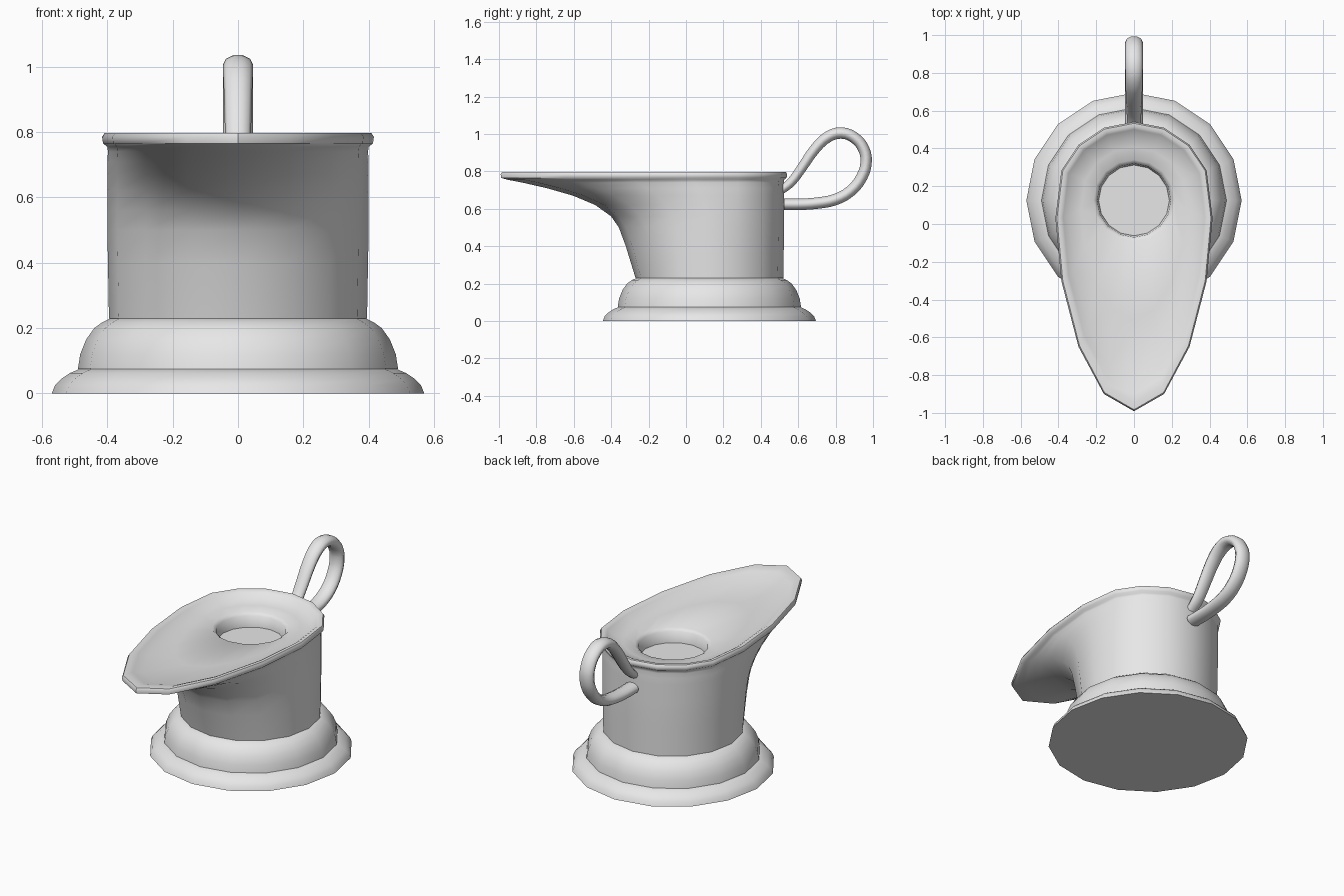
import bpy, bmesh, math

cube = bpy.data.objects.get("Cube")
if cube:
    bpy.data.objects.remove(cube, do_unlink=True)

SIDES = 16
CENTRE_Y = 0.125

clay = bpy.data.materials.new("plain_grey")
clay.use_nodes = True
clay.diffuse_color = (0.8, 0.8, 0.8, 1)
clay.node_tree.nodes["Principled BSDF"].inputs["Base Color"].default_value = (0.8, 0.8, 0.8, 1)


def ring(z, radius, stretch):
    """Circle whose front half is pulled forward into a spout."""
    pts = []
    for i in range(SIDES):
        a = 2 * math.pi * i / SIDES
        x, y = math.cos(a), math.sin(a)
        pull = 0.095 + 0.605 * max(-y, 0) ** 1.3 if y < 0.01 else 0
        pts.append((radius * x, CENTRE_Y + radius * y - stretch * pull, z))
    return pts


def finish(obj, angle):
    bpy.ops.object.select_all(action="DESELECT")
    obj.select_set(True)
    bpy.context.view_layer.objects.active = obj
    bpy.ops.object.shade_smooth_by_angle(angle=math.radians(angle))


def loft(name, profile, cap_start=True, angle=35):
    """Skin a stack of (z, radius, stretch) rings."""
    bm = bmesh.new()
    rings = [[bm.verts.new(p) for p in ring(*row)] for row in profile]
    for low, high in zip(rings, rings[1:]):
        for i in range(SIDES):
            j = (i + 1) % SIDES
            bm.faces.new((low[i], low[j], high[j], high[i]))
    if cap_start:
        bm.faces.new(rings[0][::-1])
    bm.faces.new(rings[-1])
    mesh = bpy.data.meshes.new(name)
    bm.to_mesh(mesh)
    bm.free()
    mesh.materials.append(clay)
    obj = bpy.data.objects.new(name, mesh)
    bpy.context.collection.objects.link(obj)
    finish(obj, angle)
    return obj


# Two rounded foot tiers
loft("foot_lower", [(0, 0.57, 0), (0.025, 0.56, 0), (0.045, 0.54, 0),
                    (0.062, 0.515, 0), (0.075, 0.485, 0)])
loft("foot_upper", [(0.075, 0.49, 0), (0.12, 0.483, 0), (0.165, 0.465, 0),
                    (0.2, 0.44, 0), (0.218, 0.415, 0), (0.23, 0.39, 0)])

# Body flaring into the spout, rolled lip, shallow dish and round well
outer = [(0.23, 0.395, 0), (0.4, 0.398, 0.07), (0.5, 0.4, 0.12), (0.56, 0.4, 0.18),
         (0.62, 0.4, 0.3), (0.67, 0.4, 0.47), (0.71, 0.4, 0.67), (0.74, 0.398, 0.86),
         (0.755, 0.4, 0.97)]
lip = [(0.765, 0.413, 1), (0.785, 0.416, 1), (0.797, 0.408, 1), (0.797, 0.39, 0.97),
       (0.788, 0.375, 0.93)]
dish = [(0.765, 0.345, 0.86), (0.752, 0.28, 0.5), (0.742, 0.215, 0),
        (0.727, 0.195, 0), (0.66, 0.187, 0)]
loft("body", outer + lip + dish, cap_start=False, angle=50)

# Looped handle: a swept tube, wider sideways
path = [(0.51, 0.70), (0.56, 0.74), (0.62, 0.82), (0.69, 0.92), (0.76, 0.985),
        (0.83, 1.005), (0.90, 0.98), (0.95, 0.92), (0.963, 0.85), (0.94, 0.77),
        (0.88, 0.695), (0.80, 0.65), (0.70, 0.63), (0.61, 0.624), (0.525, 0.624)]
curve = bpy.data.curves.new("handle", "CURVE")
curve.dimensions = "3D"
curve.bevel_depth = 0.032
curve.bevel_resolution = 3
curve.resolution_u = 3
curve.use_fill_caps = True
spline = curve.splines.new("BEZIER")
spline.bezier_points.add(len(path) - 1)
for i, (point, (y, z)) in enumerate(zip(spline.bezier_points, path)):
    point.co = (0, y, z)
    point.handle_left_type = point.handle_right_type = "AUTO"
    point.radius = min(1, 0.75 + 0.06 * i)
curve.materials.append(clay)
handle = bpy.data.objects.new("handle", curve)
handle.scale.x = 1.45
bpy.context.collection.objects.link(handle)
bpy.ops.object.select_all(action="DESELECT")
handle.select_set(True)
bpy.context.view_layer.objects.active = handle
bpy.ops.object.convert(target="MESH")
finish(bpy.context.view_layer.objects.active, 50)
